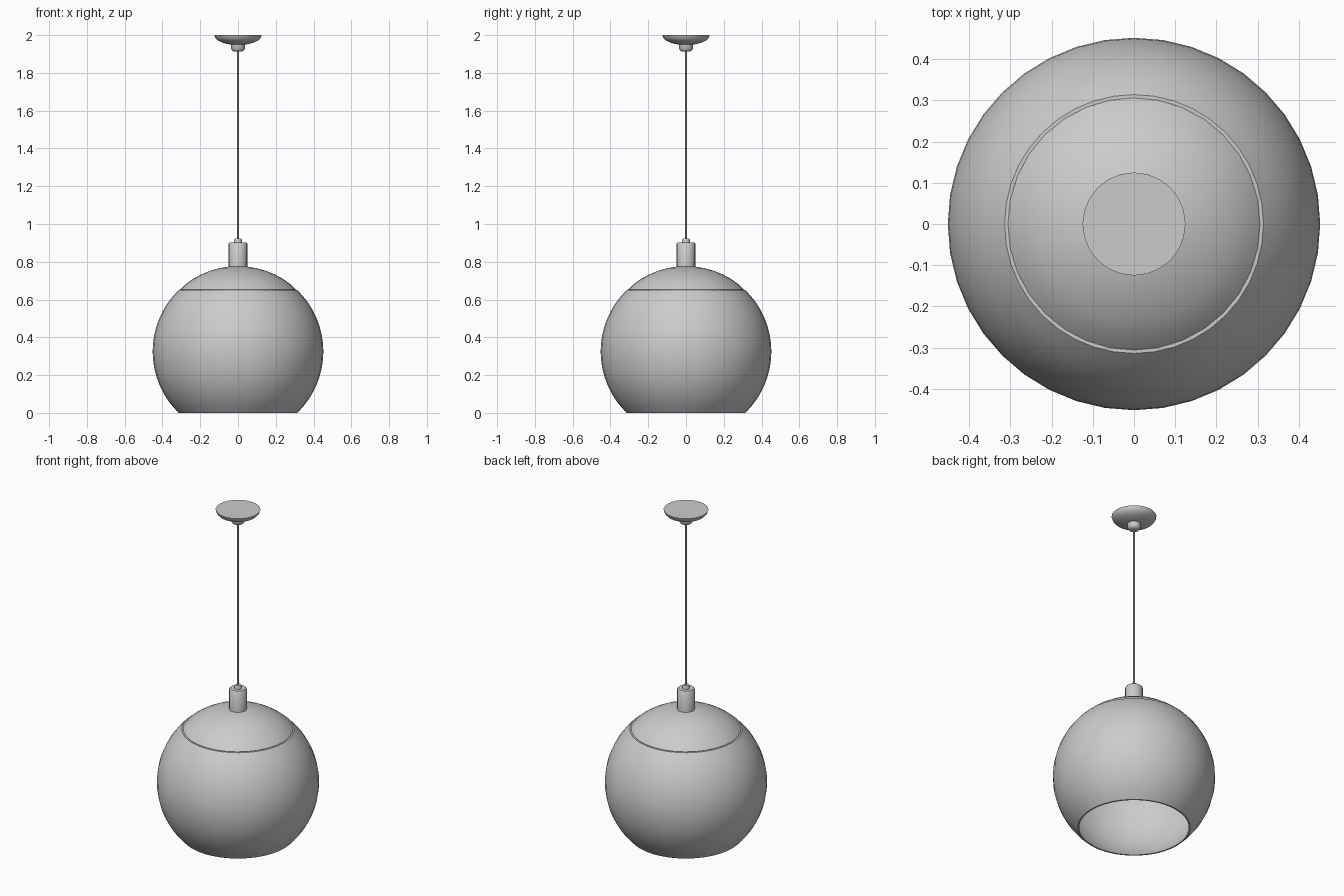
import bpy
import math

default = bpy.data.objects.get("Cube")
if default:
    bpy.data.objects.remove(default, do_unlink=True)

grey = bpy.data.materials.new("light grey")
grey.use_nodes = True
colour = (0.6, 0.6, 0.6, 1)
grey.diffuse_color = colour
grey.node_tree.nodes["Principled BSDF"].inputs["Base Color"].default_value = colour


def lathe(name, profile, sides, angle=40):
    """Spin (radius, height) points, listed from top to bottom, about the z axis."""
    verts, rings, faces = [], [], []
    for r, z in profile:
        count = sides if r > 0 else 1
        rings.append(range(len(verts), len(verts) + count))
        for i in range(count):
            a = 2 * math.pi * i / sides
            verts.append((r * math.cos(a), r * math.sin(a), z))
    for top, low in zip(rings, rings[1:]):
        for i in range(sides):
            j = (i + 1) % sides
            if len(top) == 1:
                faces.append((top[0], low[i], low[j]))
            elif len(low) == 1:
                faces.append((top[i], low[0], top[j]))
            else:
                faces.append((top[i], low[i], low[j], top[j]))
    mesh = bpy.data.meshes.new(name)
    mesh.from_pydata(verts, [], faces)
    mesh.materials.append(grey)
    obj = bpy.data.objects.new(name, mesh)
    bpy.context.collection.objects.link(obj)
    bpy.ops.object.select_all(action="DESELECT")
    obj.select_set(True)
    bpy.context.view_layer.objects.active = obj
    bpy.ops.object.shade_smooth_by_angle(angle=math.radians(angle))
    return obj


def arc(radius, centre, start, end, steps):
    """Sphere section between two heights, as (radius, height) points."""
    a = math.acos(max(-1, min(1, (start - centre) / radius)))
    b = math.acos(max(-1, min(1, (end - centre) / radius)))
    angles = [a + (b - a) * i / steps for i in range(steps + 1)]
    return [(radius * math.sin(t), centre + radius * math.cos(t)) for t in angles]


# Globe shade: thin hollow shell, open at the bottom
CENTRE, RADIUS, SEAM = 0.325, 0.452, 0.65
outer = arc(RADIUS, CENTRE, SEAM, 0, 16)
inner = arc(RADIUS - 0.006, CENTRE, 0, SEAM, 16)
lathe("globe_shade", outer + inner + outer[:1], 40)

# Metal cap seated just inside the globe's top edge
cap = arc(RADIUS, CENTRE, CENTRE + RADIUS, SEAM, 7)
cap = [(0, CENTRE + RADIUS)] + cap[1:-1] + [(0.306, SEAM + 0.002)]
under = [(0.304, SEAM - 0.004)] + [(max(r - 0.006, 0), z - 0.008) for r, z in cap[-2:0:-1]]
lathe("shade_cap", cap + under + [(0, CENTRE + RADIUS - 0.008)], 32)

# Lamp holder and cord grip above the cap
lathe("lamp_holder", [(0, 0.902), (0.044, 0.902), (0.049, 0.896), (0.049, 0.765), (0, 0.765)], 24)
lathe("cord_grip", [(0, 0.922), (0.016, 0.922), (0.02, 0.917), (0.02, 0.9), (0, 0.9)], 16)

# Hanging cord
lathe("cord", [(0, 1.93), (0.0045, 1.93), (0.0045, 0.91), (0, 0.91)], 8)

# Ceiling canopy with a small nut underneath
lathe("ceiling_canopy", [(0, 2), (0.125, 2), (0.12, 1.985), (0.108, 1.972), (0.085, 1.961),
                         (0.06, 1.954), (0.04, 1.95), (0, 1.95)], 24)
lathe("canopy_nut", [(0, 1.955), (0.037, 1.955), (0.037, 1.928), (0.03, 1.917),
                     (0.018, 1.912), (0, 1.912)], 20)
